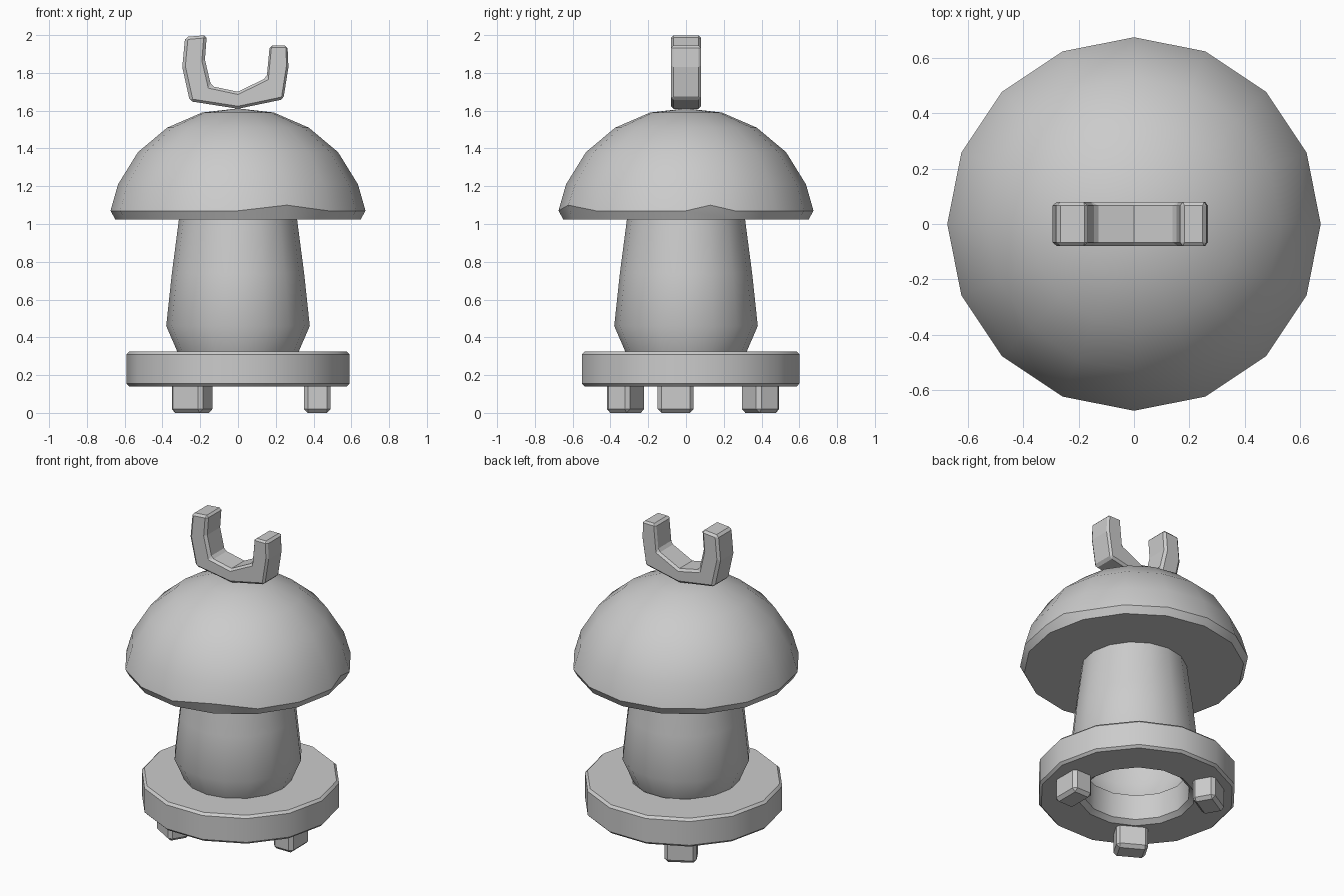
import bpy, bmesh
from math import sin, cos, pi, radians
from mathutils import Vector, Matrix

if "Cube" in bpy.data.objects:
    bpy.data.objects.remove(bpy.data.objects["Cube"])


def finish(name, bm, smooth=None, bevel=0.0):
    me = bpy.data.meshes.new(name)
    bm.to_mesh(me)
    bm.free()
    ob = bpy.data.objects.new(name, me)
    bpy.context.collection.objects.link(ob)
    if bevel:
        mod = ob.modifiers.new("bevel", 'BEVEL')
        mod.width = bevel
        mod.segments = 1
        mod.limit_method = 'ANGLE'
        mod.angle_limit = radians(40)
    if smooth:
        bpy.ops.object.select_all(action='DESELECT')
        ob.select_set(True)
        bpy.context.view_layer.objects.active = ob
        bpy.ops.object.shade_smooth_by_angle(angle=radians(smooth))
    return ob


def revolve(profile, sides, closed=False, cy=0.0):
    """Lathe (radius, z) points, ordered bottom to top on the outside."""
    bm = bmesh.new()
    rings = []
    for r, z in profile:
        if r == 0:
            rings.append([bm.verts.new((0, cy, z))] * sides)
        else:
            rings.append([bm.verts.new((r * cos(2 * pi * i / sides),
                                        cy + r * sin(2 * pi * i / sides), z))
                          for i in range(sides)])
    pairs = list(zip(rings, rings[1:]))
    if closed:
        pairs.append((rings[-1], rings[0]))
    for a, b in pairs:
        for i in range(sides):
            j = (i + 1) % sides
            bm.faces.new(list(dict.fromkeys((a[i], a[j], b[j], b[i]))))
    return bm, rings


# Domed cap with a flat underside and two small dents in its rim
bm, rings = revolve([(0, 1.025), (0.65, 1.025), (0.675, 1.07), (0.635, 1.21),
                     (0.53, 1.38), (0.375, 1.51), (0.19, 1.59), (0, 1.612)], 16)
rim = rings[2]
rim[13].co.z += 0.03
edge = bm.edges.get((rim[0], rim[1]))
new = bmesh.ops.bisect_edges(bm, edges=[edge], cuts=1)
for v in new["geom_split"]:
    if isinstance(v, bmesh.types.BMVert) and v not in rim:
        v.co.z += 0.03
finish("cap", bm, 35)

# Hollow stem, open at the bottom
bm, _ = revolve([(0.315, 0.31), (0.38, 0.46), (0.35, 0.74), (0.312, 1.03)], 16)
finish("stem", bm, 60)

# Base ring with bevelled edges
bm, _ = revolve([(0.345, 0.14), (0.575, 0.14), (0.59, 0.155), (0.59, 0.31),
                 (0.575, 0.325), (0.31, 0.325), (0.315, 0.165)], 14, True, 0.025)
finish("base_ring", bm, 30)

# Three short feet
for i, (x, y) in enumerate([(0.42, -0.055), (-0.243, 0.395), (-0.243, -0.32)]):
    bm = bmesh.new()
    bmesh.ops.create_cube(bm, size=1, matrix=Matrix.Translation((x, y, 0.08))
                          @ Matrix.Rotation(2 * pi * i / 3, 4, 'Z')
                          @ Matrix.Diagonal((0.14, 0.19, 0.16, 1)))
    finish(f"foot_{i + 1}", bm, None, 0.02)

# Forked top piece, extruded from its front outline
outline = [(-0.28, 1.99), (-0.295, 1.83), (-0.255, 1.65), (0, 1.61), (0.24, 1.66),
           (0.267, 1.83), (0.262, 1.945), (0.168, 1.945), (0.152, 1.775),
           (0, 1.70), (-0.142, 1.73), (-0.175, 1.87), (-0.165, 2.0)]
bm = bmesh.new()
n = len(outline)
front = [bm.verts.new((x, -0.08, z)) for x, z in outline]
back = [bm.verts.new((x, 0.08, z)) for x, z in outline]
for i in range(n):
    j = (i + 1) % n
    bm.faces.new((front[i], back[i], back[j], front[j]))
# Cap front and back with quads strips running along the fork
for k in range(n // 2):
    a, b = k, k + 1
    c, d = n - 2 - k, n - 1 - k
    ids = list(dict.fromkeys((a, b, c, d)))
    if len(ids) > 2 and b <= c:
        bm.faces.new([front[q] for q in ids])
        bm.faces.new([back[q] for q in reversed(ids)])
bmesh.ops.recalc_face_normals(bm, faces=bm.faces)
finish("fork", bm, None, 0.014)
